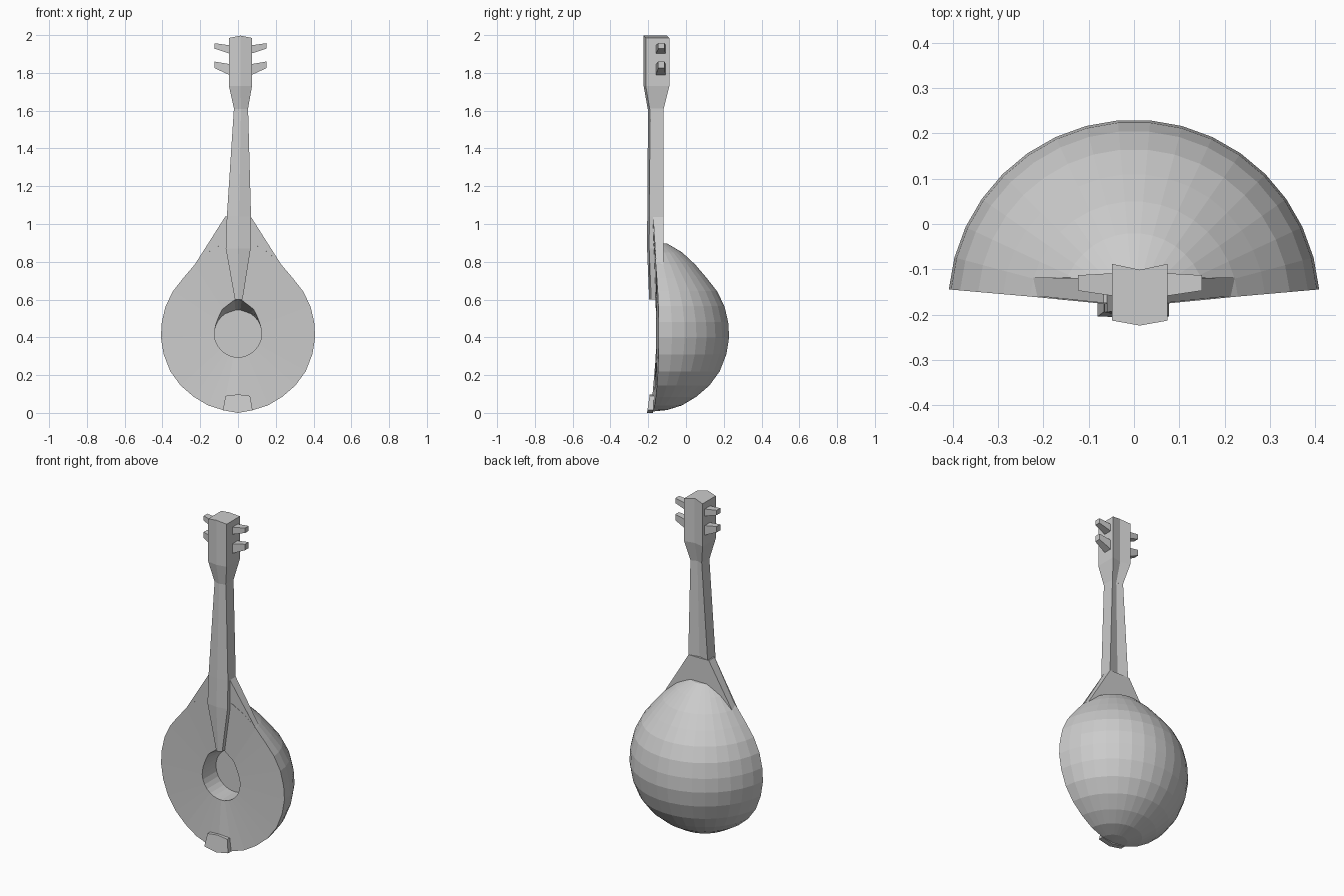
import bpy, math

if "Cube" in bpy.data.objects:
    bpy.data.objects.remove(bpy.data.objects["Cube"])

AXIS_Y = -0.18          # bowl is turned about the line x=0, y=AXIS_Y
EDGE = math.radians(5)  # rim sits slightly behind that line
CZ = 0.42               # height of the body centre


def make(name, verts, faces):
    mesh = bpy.data.meshes.new(name)
    mesh.from_pydata(verts, [], faces)
    mesh.validate()
    obj = bpy.data.objects.new(name, mesh)
    bpy.context.collection.objects.link(obj)
    bpy.context.view_layer.objects.active = obj
    bpy.ops.object.mode_set(mode='EDIT')
    bpy.ops.mesh.select_all(action='SELECT')
    bpy.ops.mesh.normals_make_consistent(inside=False)
    bpy.ops.object.mode_set(mode='OBJECT')
    return obj


def bridge(rings, closed=True):
    """Quads between successive rings of equal length."""
    n = len(rings[0])
    verts = [v for r in rings for v in r]
    faces = []
    for k in range(len(rings) - 1):
        for i in range(n if closed else n - 1):
            j = (i + 1) % n
            faces.append((k * n + i, k * n + j, (k + 1) * n + j, (k + 1) * n + i))
    return verts, faces


def loft(name, rings):
    """Closed solid through the rings, capped at both ends."""
    verts, faces = bridge(rings)
    n = len(rings[0])
    faces += [tuple(range(n)), tuple(range(len(verts) - n, len(verts)))]
    return make(name, verts, faces)


# Rounded bowl: half turn of a teardrop profile (radius, z), bottom to top
profile = [(0.01, .008), (.08, .015), (.16, .04), (.235, .085), (.305, .145),
           (.36, .22), (.395, .31), (.41, .40), (.405, .48), (.385, .565),
           (.345, .645), (.29, .715), (.23, .785), (.16, .85), (.08, .897)]
SEG = 17
rings = []
for r, z in profile:
    ring = []
    for i in range(SEG + 1):
        t = EDGE + (math.pi - 2 * EDGE) * i / SEG
        ring.append((r * math.cos(t), AXIS_Y + r * math.sin(t), z))
    rings.append(ring)
verts, faces = bridge(rings, closed=False)
top = len(verts) - SEG - 1
faces += [tuple(range(SEG + 1)), tuple(range(top, len(verts)))]
make("bowl", verts, faces)

# Soundboard with a drop-shaped hole and a recessed floor
right = [(r * math.cos(EDGE), AXIS_Y + r * math.sin(EDGE), z) for r, z in profile[1:13]]
right.append((.067, -.176, 1.04))
left = [(-x, y, z) for x, y, z in reversed(right)]
outline = right + [(0, -.178, 1.04)] + left + [(0, -.185, .006)]
hole, floor = [], []
for x, y, z in outline:
    a = math.atan2(z - CZ, x)
    drop = .125 + .055 * max(0, math.sin(a)) ** 4
    hole.append((drop * math.cos(a), -.16, CZ + drop * math.sin(a)))
    floor.append((.125 * math.cos(a), -.03, CZ + .125 * math.sin(a)))
verts, faces = bridge([outline, hole, floor])
n = len(outline)
faces.append(tuple(range(2 * n, 3 * n)))
board = make("soundboard", verts, faces)

# Flared shoulder joining bowl and neck
loft("shoulder", [
    [(-.067, y1, 1.04), (.067, y1, 1.04), (.222, y0, .785), (-.222, y0, .785)]
    for y0, y1 in ((-.158, -.174), (-.118, -.120))])


# Neck and head: six-sided sections with a front ridge and a grooved back
def section(z, cx, half, front, back, crown=.0):
    return [(cx - half, front, z), (cx, front - .011, z + crown),
            (cx + half, front, z), (cx + half, back, z),
            (cx, back - .013, z + crown), (cx - half, back, z)]


loft("neck", [
    section(.60, .004, .020, -.184, -.145),
    section(.87, .001, .066, -.195, -.120),
    section(1.04, .005, .064, -.194, -.120),
    section(1.62, .016, .037, -.190, -.118)])
loft("head", [
    section(1.61, .016, .037, -.192, -.118),
    section(1.73, .013, .061, -.213, -.088),
    section(1.985, .013, .061, -.213, -.088, .012)])

# Tuning pegs: tapered blocks tilted upward
for side, label in ((-1, "left"), (1, "right")):
    for level, (lo, hi, tip_lo, tip_hi) in enumerate(
            ((1.785, 1.845, 1.825, 1.860), (1.900, 1.945, 1.928, 1.957))):
        ends = []
        for dx, y0, y1, z0, z1 in ((.050, -.160, -.108, lo, hi),
                                   (.137, -.147, -.113, tip_lo, tip_hi)):
            x = .013 + side * dx
            ends.append([(x, y0, z0), (x, y1, z0), (x, y1, z1), (x, y0, z1)])
        loft(f"peg_{label}_{level + 1}", ends)

# Tailpiece at the foot of the soundboard
shape = [(-.080, .014), (0, 0), (.077, .014), (.064, .09), (0, .098), (-.066, .09)]
loft("tailpiece", [
    [(x, front + .14 * z, z) for x, z in shape] for front in (-.206, -.175)])
